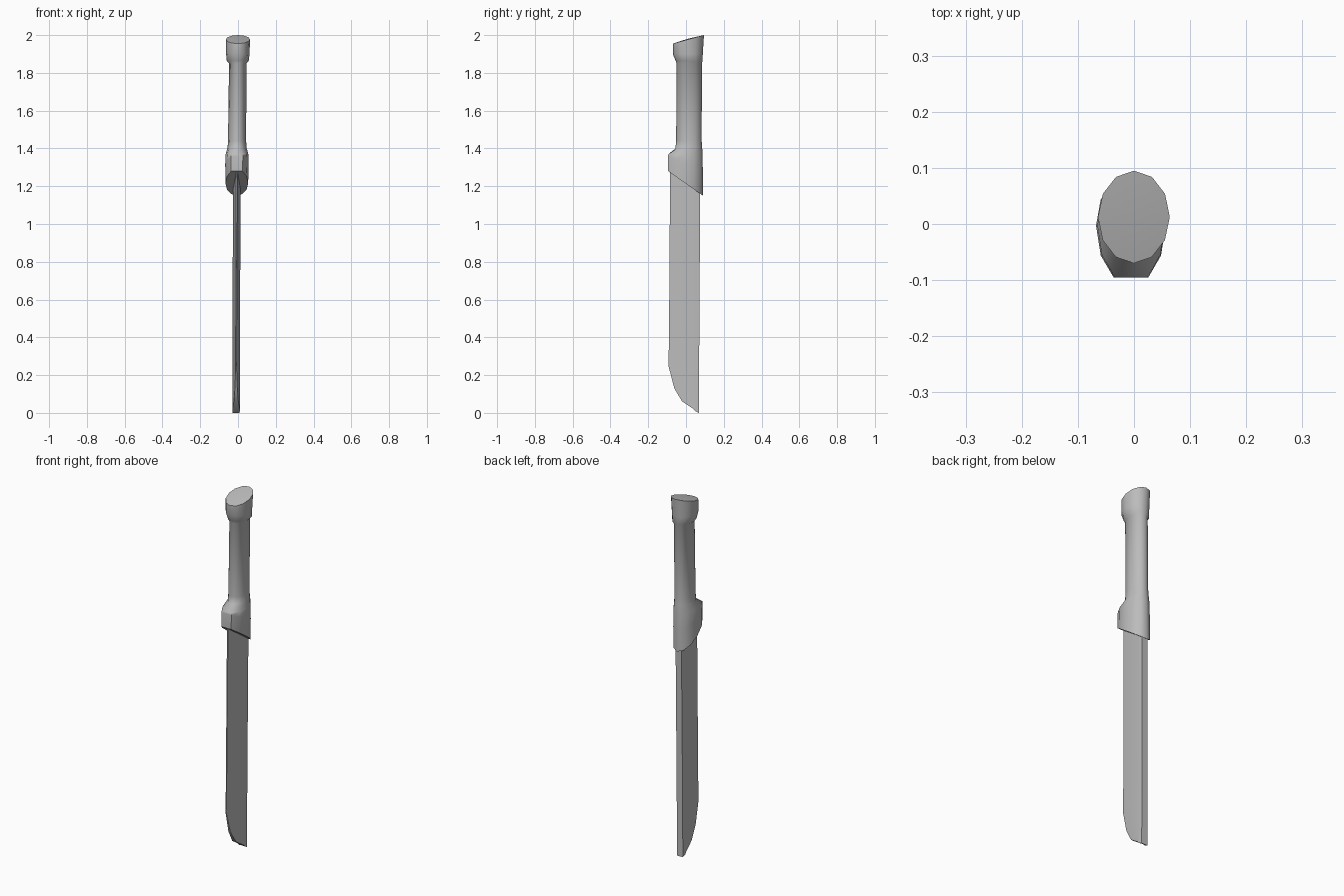
import bpy, bmesh, math
from mathutils import Vector

cube = bpy.data.objects.get("Cube")
if cube:
    bpy.data.objects.remove(cube, do_unlink=True)

grey = bpy.data.materials.new("plain grey")
grey.use_nodes = True
colour = (0.5, 0.5, 0.5, 1)
grey.diffuse_color = colour
grey.node_tree.nodes["Principled BSDF"].inputs["Base Color"].default_value = colour


def lean(z):
    """Slight sideways drift of the centre line."""
    return -0.01 + 0.01 * (z / 2) ** 2


def loft(name, rings, angle, dome=0.0):
    """Skin a stack of rings and close both ends with fans."""
    bm = bmesh.new()
    loops = [[bm.verts.new((p.x + lean(p.z), p.y, p.z)) for p in r] for r in rings]
    n = len(loops[0])
    for a, b in zip(loops, loops[1:]):
        for i in range(n):
            j = (i + 1) % n
            bm.faces.new((a[i], a[j], b[j], b[i]))
    for loop, lift in ((loops[0], 0), (loops[-1], dome)):
        mid = sum((v.co for v in loop), Vector()) / n
        hub = bm.verts.new(mid + Vector((0, 0, lift)))
        for i in range(n):
            bm.faces.new((loop[i], loop[(i + 1) % n], hub))
    bmesh.ops.recalc_face_normals(bm, faces=bm.faces)
    mesh = bpy.data.meshes.new(name)
    bm.to_mesh(mesh)
    bm.free()
    mesh.materials.append(grey)
    ob = bpy.data.objects.new(name, mesh)
    bpy.context.collection.objects.link(ob)
    bpy.ops.object.select_all(action='DESELECT')
    ob.select_set(True)
    bpy.context.view_layer.objects.active = ob
    bpy.ops.object.shade_smooth_by_angle(angle=math.radians(angle))
    return ob


def oval(z_front, z_back, y_front, y_back, half_width, flat_front=False, sides=12):
    """Twelve-sided oval, optionally slanted and blunt at the front."""
    ring = []
    for i in range(sides):
        a = 2 * math.pi * i / sides
        c = -math.cos(a)
        if flat_front and c < 0:
            c = max(-1, c * 1.155)
        t = (c + 1) / 2
        ring.append(Vector((half_width * math.sin(a),
                            y_front + (y_back - y_front) * t,
                            z_front + (z_back - z_front) * t)))
    return ring


# Handle: slanted guard, straight grip, slanted pommel
loft("handle", [
    oval(1.28, 1.15, -0.095, 0.090, 0.060, True),
    oval(1.36, 1.27, -0.095, 0.089, 0.062, True),
    oval(1.37, 1.37, -0.093, 0.088, 0.060, True),
    oval(1.40, 1.41, -0.056, 0.085, 0.050),
    oval(1.44, 1.44, -0.052, 0.083, 0.048),
    oval(1.85, 1.85, -0.050, 0.084, 0.046),
    oval(1.865, 1.86, -0.055, 0.087, 0.058),
    oval(1.90, 1.90, -0.070, 0.089, 0.062),
    oval(1.955, 2.0, -0.070, 0.095, 0.064),
], 50, 0.004)

# Blade: wedge section with a thick spine and a curved belly at the tip
EDGE, SHOULDER = -0.094, 0.045


def half_thickness(y):
    t = min(1, max(0, (y - EDGE) / (SHOULDER - EDGE)))
    return 0.002 + 0.018 * t


def section(z, y_edge, z_spine=None):
    spine = 0.068 + 0.006 * z
    zs = z if z_spine is None else z_spine
    ys = max(SHOULDER, y_edge + 0.008)
    half = [(half_thickness(y_edge), y_edge, z), (0.02, ys, (z + zs) / 2),
            (0.018, spine, zs)]
    return ([Vector(p) for p in half]
            + [Vector((-x, y, h)) for x, y, h in reversed(half)])


loft("blade", [section(*s) for s in (
    (0.02, 0.040, 0.0), (0.06, -0.020), (0.13, -0.062),
    (0.25, -0.093), (0.40, -0.090), (1.30, -0.084))], 30)
